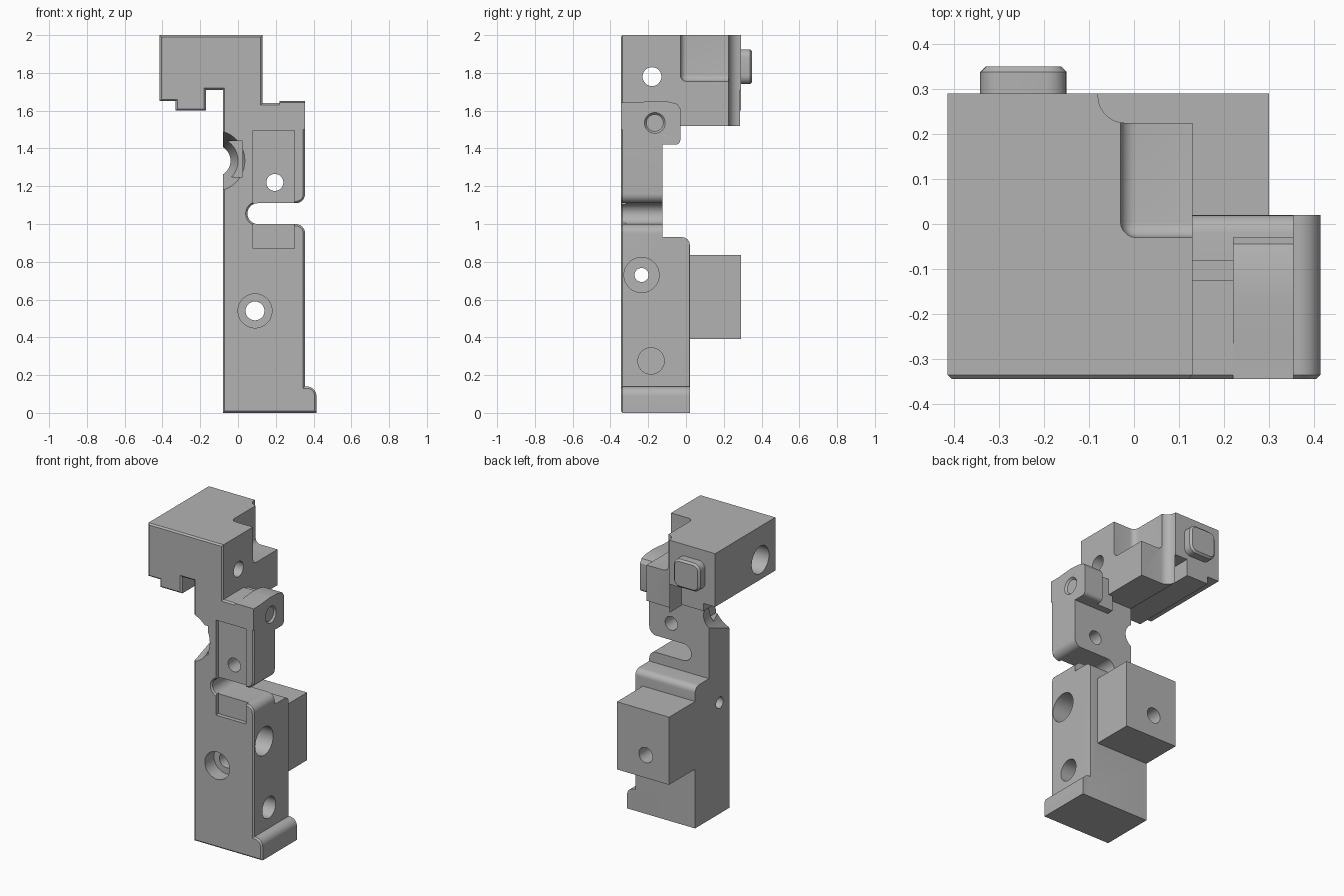
import bpy, bmesh, math
from mathutils import Matrix, Vector

cube = bpy.data.objects.get("Cube")
if cube:
    bpy.data.objects.remove(cube, do_unlink=True)

grey = bpy.data.materials.new("plain_grey")
grey.use_nodes = True
COLOUR = (0.45, 0.45, 0.45, 1)
grey.diffuse_color = COLOUR
grey.node_tree.nodes["Principled BSDF"].inputs["Base Color"].default_value = COLOUR

FRONT, MID, BACK = -0.345, -0.125, 0.29
LEFT, RIGHT = -0.08, 0.355


def arc(cx, cy, r, start, end, n=10):
    angles = [math.radians(start + (end - start) * i / n) for i in range(n + 1)]
    return [(cx + r * math.cos(a), cy + r * math.sin(a)) for a in angles]


def finish(name, bm):
    bmesh.ops.recalc_face_normals(bm, faces=bm.faces)
    mesh = bpy.data.meshes.new(name)
    bm.to_mesh(mesh)
    bm.free()
    mesh.materials.append(grey)
    ob = bpy.data.objects.new(name, mesh)
    bpy.context.collection.objects.link(ob)
    return ob


def bevel(bm, rule, size, segments):
    edges = [e for e in bm.edges if rule(e.verts[0].co, e.verts[1].co)]
    bmesh.ops.bevel(bm, geom=edges, offset=size, segments=segments,
                    profile=0.5, affect='EDGES', clamp_overlap=True)


def prism(name, outline, axis, start, end, rule=None, size=0.01, segments=1):
    """Extrude an outline along x (outline in y, z) or y (outline in x, z)."""
    bm = bmesh.new()
    place = (lambda u, v: (start, u, v)) if axis == 'x' else (lambda u, v: (u, start, v))
    face = bm.faces.new([bm.verts.new(place(u, v)) for u, v in outline])
    out = bmesh.ops.extrude_face_region(bm, geom=[face])
    move = Vector((end - start, 0, 0)) if axis == 'x' else Vector((0, end - start, 0))
    bmesh.ops.translate(bm, vec=move, verts=[g for g in out["geom"] if isinstance(g, bmesh.types.BMVert)])
    if rule:
        bevel(bm, rule, size, segments)
    return finish(name, bm)


def box(name, x, y, z, rule=None, size=0.01, segments=1):
    outline = [(x[0], z[0]), (x[1], z[0]), (x[1], z[1]), (x[0], z[1])]
    return prism(name, outline, 'y', y[0], y[1], rule, size, segments)


def rod(name, axis, u, z, start, end, r1, r2=None):
    """Round cutter along x (u is y) or along y (u is x)."""
    bm = bmesh.new()
    bmesh.ops.create_cone(bm, cap_ends=True, segments=40, radius1=r1,
                          radius2=r1 if r2 is None else r2, depth=end - start)
    mid = (start + end) / 2
    if axis == 'x':
        turn, centre = Matrix.Rotation(math.pi / 2, 4, 'Y'), (mid, u, z)
    else:
        turn, centre = Matrix.Rotation(-math.pi / 2, 4, 'X'), (u, mid, z)
    bmesh.ops.transform(bm, matrix=Matrix.Translation(centre) @ turn, verts=bm.verts)
    return finish(name, bm)


def combine(target, other, operation):
    mod = target.modifiers.new("combine", 'BOOLEAN')
    mod.operation, mod.solver, mod.object = operation, 'EXACT', other
    bpy.context.view_layer.objects.active = target
    bpy.ops.object.modifier_apply(modifier=mod.name)
    bpy.data.objects.remove(other, do_unlink=True)


def on_front(a, b):
    return max(a.y, b.y) < FRONT + 0.001


# Front slab: toe, slotted column and overhanging head in one outline
underside = [(-0.415, 1.65), (-0.33, 1.65), (-0.33, 1.6), (-0.17, 1.6), (-0.17, 1.71), (LEFT, 1.71)]
toe = arc(0.365, 0.09, 0.05, 0, 90)
outline = ([(LEFT, 0), (0.415, 0)] + toe + [(RIGHT, 0.14)]
           + arc(0.305, 0.95, 0.05, 0, 90) + arc(0.105, 1.055, 0.055, 270, 90, 20)
           + arc(0.305, 1.16, 0.05, 270, 360)
           + [(RIGHT, 1.64), (0.13, 1.64), (0.13, 2), (-0.415, 2)] + underside)
frame = prism("frame", outline, 'y', FRONT, MID, on_front)

# Rear of the head with its notch
head = prism("head", [(LEFT, 1.52), (0.13, 1.52), (0.13, 2), (-0.415, 2)] + underside, 'y', MID, BACK)
notch = box("notch", (-0.03, 0.6), (-0.03, 0.6), (1.755, 2.4),
            lambda a, b: (a.x < 0 and b.x < 0 and a.y < 0 and b.y < 0)
            or (a.z < 1.8 and b.z < 1.8 and ((a.x < 0 and b.x < 0) or (a.y < 0 and b.y < 0))),
            0.035, 5)
combine(head, notch, 'DIFFERENCE')
side_cut = box("side_cut", (LEFT, 0.6), (0.225, 0.6), (1.3, 2.4),
               lambda a, b: max(a.x, b.x) < 0 and max(a.y, b.y) < 0.3, 0.06, 8)
combine(head, side_cut, 'DIFFERENCE')

# Lower body, thicker than the slab, with a rounded rear corner
lower = prism("lower_body", [(MID, 0), (0.02, 0)] + arc(-0.02, 0.89, 0.04, 0, 90, 6) + [(MID, 0.93)],
              'x', LEFT, RIGHT,
              lambda a, b: min(a.x, b.x) > 0.3 and min(a.y, b.y) > 0 and abs(a.z - b.z) > 0.5, 0.045, 6)
toe_rear = prism("toe_rear", [(0.2, 0), (0.415, 0)] + toe + [(0.2, 0.14)], 'y', MID, 0.02)
rear_block = box("rear_block", (LEFT, 0.30), (-0.05, BACK), (0.39, 0.835))

# Side lug with a crowned top
lug = prism("lug", [(FRONT, 1.5), (-0.2, 1.5), (-0.2, 1.42), (-0.055, 1.42)]
            + arc(-0.055, 1.445, 0.025, -90, 0, 5)
            + [(-0.03, 1.61), (-0.045, 1.635), (-0.09, 1.647), (-0.17, 1.652), (-0.28, 1.642), (FRONT, 1.642)],
            'x', 0.22, RIGHT)
web = box("web", (0.1, 0.24), (-0.2, -0.08), (1.42, 1.625))

for part in (head, lower, toe_rear, rear_block, lug, web):
    combine(frame, part, 'UNION')

# Recess, scoop and drilled holes
cutters = [
    box("front_recess", (0.08, 0.30), (-0.5, -0.318), (0.87, 1.495)),
    rod("scoop", 'y', -0.125, 1.335, FRONT - 0.001, MID + 0.001, 0.162, 0.085),
    box("scoop_pocket", (-0.06, 0.025), (-0.5, -0.24), (1.25, 1.44)),
    rod("recess_hole", 'y', 0.195, 1.22, -0.5, 0, 0.045),
    rod("front_hole", 'y', 0.09, 0.54, -0.5, 0.5, 0.05),
    rod("front_counterbore", 'y', 0.09, 0.54, -0.5, -0.25, 0.09),
    rod("cross_hole", 'x', -0.235, 0.73, -0.5, 0.5, 0.037),
    rod("cross_counterbore", 'x', -0.235, 0.73, 0.23, 0.5, 0.093),
    rod("low_side_hole", 'x', -0.185, 0.275, 0.2, 0.6, 0.07),
    rod("head_hole", 'x', -0.18, 1.78, -0.6, 0.4, 0.05),
    rod("head_counterbore", 'x', -0.18, 1.78, -0.6, -0.25, 0.09),
    rod("lug_hole", 'x', -0.165, 1.535, 0.25, 0.5, 0.045),
    rod("lug_countersink", 'x', -0.165, 1.535, RIGHT - 0.012, RIGHT + 0.001, 0.045, 0.056),
]
for cutter in cutters:
    combine(frame, cutter, 'DIFFERENCE')

# Button on the back of the head
corners = (arc(-0.195, 1.88, 0.045, 0, 90, 6) + arc(-0.297, 1.88, 0.045, 90, 180, 6)
           + arc(-0.297, 1.785, 0.045, 180, 270, 6) + arc(-0.195, 1.785, 0.045, 270, 360, 6))
button = prism("rear_button", corners, 'y', 0.27, 0.35,
               lambda a, b: min(a.y, b.y) > 0.349, 0.012, 1)

for ob in (frame, button):
    bpy.ops.object.select_all(action='DESELECT')
    ob.select_set(True)
    bpy.context.view_layer.objects.active = ob
    bpy.ops.object.shade_smooth_by_angle(angle=math.radians(25))
